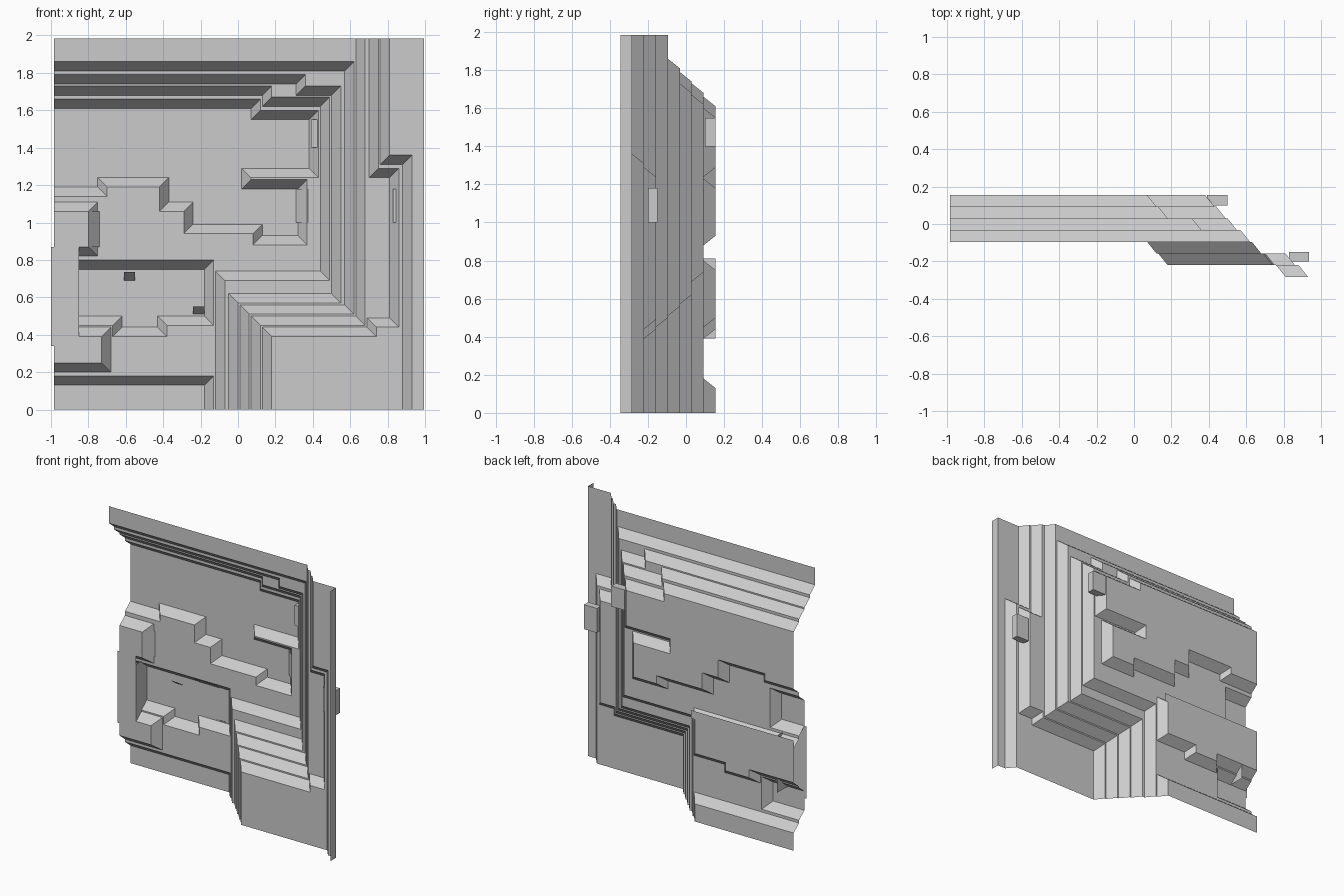
import bpy, bmesh

cube = bpy.data.objects.get("Cube")
if cube:
    bpy.data.objects.remove(cube)

STEP, BEVEL, BACK = 0.0625, 0.05, 0.155
LEFT, RIGHT, TOP = -0.985, 0.995, 1.985
FAR = 9


def level(k):
    return BACK - STEP * k


stone = bpy.data.materials.new("grey stone")
stone.use_nodes = True
GREY = (0.6, 0.6, 0.6, 1)
stone.diffuse_color = GREY
stone.node_tree.nodes["Principled BSDF"].inputs["Base Color"].default_value = GREY


def finish(name, bm):
    mesh = bpy.data.meshes.new(name)
    bm.to_mesh(mesh)
    bm.free()
    mesh.materials.append(stone)
    obj = bpy.data.objects.new(name, mesh)
    bpy.context.collection.objects.link(obj)
    return obj


def panel(name, corners):
    bm = bmesh.new()
    bm.faces.new([bm.verts.new(c) for c in corners])
    return finish(name, bm)


def box(name, x0, x1, y0, y1, z0, z1):
    bm = bmesh.new()
    bmesh.ops.create_cube(bm, size=1)
    for v in bm.verts:
        v.co = ((x0, x1)[v.co.x > 0], (y0, y1)[v.co.y > 0], (z0, z1)[v.co.z > 0])
    return finish(name, bm)


# Each terrace is a union of rectangles: x from, x to, z from, z to
terraces = [
    [   # first terrace: top band, right wall, ledge, middle mass, lower shelf
        (-FAR, FAR, 1.66, FAR), (.12, FAR, 1.60, FAR), (.43, FAR, -FAR, FAR),
        (.37, FAR, -FAR, 1.24), (.07, FAR, 1.23, 1.24),
        (-FAR, -.70, .80, 1.14), (-.70, -.42, .80, 1.19), (-.70, -.29, .80, 1.06),
        (-.70, .08, .80, .94), (-.70, FAR, .80, .88), (-.13, FAR, -FAR, .88),
        (-FAR, -.67, .18, .45), (-FAR, 0, .18, .39), (-.38, 0, .18, .45),
    ],
    [   # second terrace, with two raised blocks on the left
        (-FAR, FAR, 1.73, FAR), (.18, FAR, 1.67, FAR), (.49, FAR, -FAR, FAR),
        (-.07, FAR, -FAR, .69), (-FAR, -.80, .87, 1.06), (-FAR, -.73, .25, .39),
    ],
    [(-FAR, FAR, 1.79, FAR), (.36, FAR, 1.73, FAR), (.55, FAR, -FAR, FAR),
     (0, FAR, -FAR, .57)],
    [(-FAR, FAR, 1.86, FAR), (.62, FAR, -FAR, FAR), (.06, FAR, -FAR, .51)],
    [(.68, FAR, -FAR, FAR), (.12, FAR, -FAR, .45)],
    [(.75, FAR, 1.29, FAR), (.86, FAR, -FAR, FAR), (.18, FAR, -FAR, .39),
     (.74, FAR, -FAR, .44)],
    [(.81, FAR, 1.36, FAR), (.93, FAR, -FAR, FAR)],
]


def height(x, z):
    total = 0
    for rects in terraces:
        d = min(max(a - x, x - b, c - z, z - e, 0) for a, b, c, e in rects)
        total += max(0, 1 - d / BEVEL)
    return total


# Terraced cliff sheet on a fine lattice, then merged into large flat faces
xs = [i / 100 for i in range(-98, 100)]
zs = [i / 100 for i in range(0, 199)]
h = [[round(height(x, z), 3) for z in zs] for x in xs]
px = [LEFT] + xs[1:-1] + [RIGHT]
pz = zs[:-1] + [TOP]
bm = bmesh.new()
grid = [[bm.verts.new((px[i], level(h[i][j]), pz[j])) for j in range(len(zs))]
        for i in range(len(xs))]
for i in range(len(xs) - 1):
    for j in range(len(zs) - 1):
        a, b, c, d = (grid[i][j], grid[i + 1][j], grid[i + 1][j + 1], grid[i][j + 1])
        ha, hb, hc, hd = h[i][j], h[i + 1][j], h[i + 1][j + 1], h[i][j + 1]
        if abs(ha + hc - hb - hd) < .002:
            bm.faces.new((a, b, c, d))
        elif abs(ha - hc) > abs(hb - hd):
            bm.faces.new((a, b, c))
            bm.faces.new((a, c, d))
        else:
            bm.faces.new((a, b, d))
            bm.faces.new((b, c, d))
bmesh.ops.dissolve_limit(bm, angle_limit=.02, verts=bm.verts[:], edges=bm.edges[:])
finish("terraced_cliff", bm)

# Thin return wall along the right edge
panel("edge_wall", [(RIGHT, level(8), 0), (RIGHT, level(7), 0),
                    (RIGHT, level(7), TOP), (RIGHT, level(8), TOP)])

# Upright slab on the left edge with its inner cheek
panel("left_slab", [(-1, level(2), .34), (-.85, level(2), .34),
                    (-.85, level(2), .87), (-1, level(2), .87)])
panel("left_slab_cheek", [(-.85, level(2), .39), (-.85, BACK, .39),
                          (-.85, BACK, .81), (-.85, level(2), .81)])

# Rear lip behind the lower pocket
panel("pocket_lip", [(LEFT, BACK, .75), (-.15, BACK, .75),
                     (-.15, BACK, .81), (LEFT, BACK, .81)])

# Small nooks behind the right wall
box("upper_nook", .39, .5, .1, .155, 1.4, 1.55)
box("side_nook", .83, .935, -.2, -.15, 1.0, 1.18)

# Sloping facets set into the pocket and the block ends
for n, (x0, x1, z0, z1) in enumerate([(-.42, -.25, .75, .80), (-.61, -.55, .69, .735),
                                      (-.24, -.18, .51, .55)]):
    front = BACK - .07
    panel(f"pocket_facet_{n + 1}", [(x0, BACK - .005, z0), (x1, BACK - .005, z0),
                                    (x1, front, z1), (x0, front, z1)])
panel("block_facet", [(-.80, .025, .87), (-.74, .09, .87), (-.74, .09, 1.06), (-.80, .025, 1.06)])
panel("wall_facet", [(.31, .15, 1.0), (.375, .088, 1.0), (.375, .088, 1.18), (.31, .15, 1.18)])
